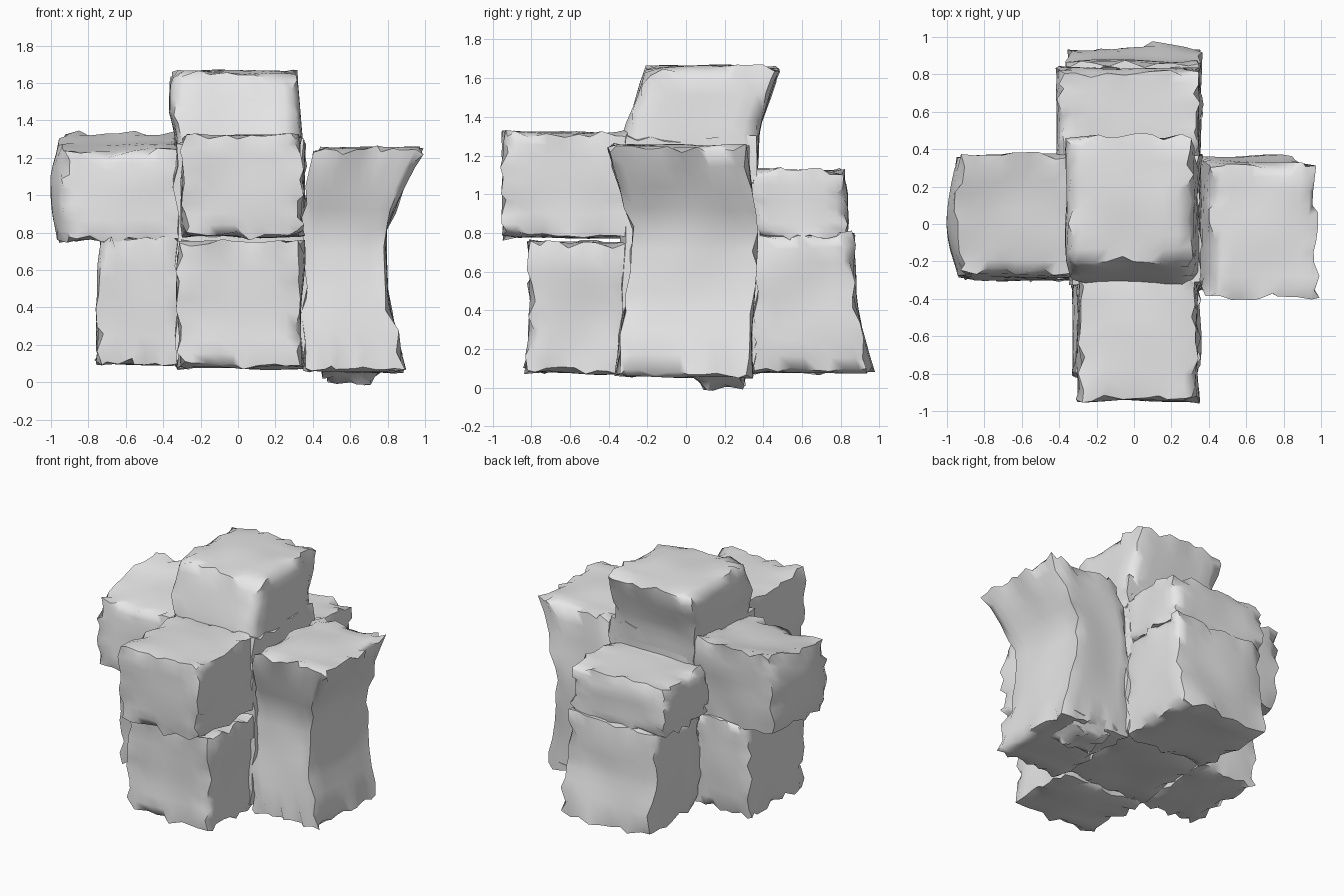
import bpy, bmesh, math, random
from mathutils import Vector, noise

if "Cube" in bpy.data.objects:
    bpy.data.objects.remove(bpy.data.objects["Cube"])

random.seed(4)

stone = bpy.data.materials.new("light_grey_stone")
stone.diffuse_color = (0.8, 0.8, 0.8, 1)
stone.use_nodes = True
stone.node_tree.nodes["Principled BSDF"].inputs["Base Color"].default_value = stone.diffuse_color


def rock(name, sections, bulge=(0, 0, 0), tilt=0, cuts=8, r=0.08):
    """Worn block lofted through sections (z, x0, x1, y0, y1), bottom to top."""
    bm = bmesh.new()
    bmesh.ops.create_cube(bm, size=2)
    bmesh.ops.subdivide_edges(bm, edges=bm.edges[:], cuts=cuts, use_grid_fill=True)
    zlo, zhi = sections[0][0], sections[-1][0]
    direction = Vector(bulge)
    for vert in bm.verts:
        # slightly rounded cube
        c = vert.co.copy()
        edge = sum(abs(k) > 0.99 for k in c) >= 2
        inner = Vector([max(-1 + r, min(1 - r, k)) for k in c])
        off = c - inner
        u, v, w = inner + off.normalized() * max(abs(k) for k in off)
        z = zlo + (zhi - zlo) * (w + 1) / 2
        # interpolate the outline at this height
        for a, b in zip(sections, sections[1:]):
            if z <= b[0] + 1e-6:
                break
        t = (z - a[0]) / (b[0] - a[0])
        x0, x1, y0, y1 = [p + (q - p) * t for p, q in zip(a[1:], b[1:])]
        p = Vector((x0 + (x1 - x0) * (u + 1) / 2, y0 + (y1 - y0) * (v + 1) / 2, z))
        # sloping top and swollen outer end
        p.z += tilt * v * (w + 1) / 2
        if direction.length:
            d = max(0, Vector((u, v, w)).dot(direction.normalized()))
            p += direction * d * (1 - v * v) * (1 - w * w * 0.5)
        # soft lumps, with chipped edges
        p += noise.noise_vector(p * 3.2 + Vector((7, 3, 1))) * 0.02
        if edge:
            p += Vector([random.uniform(-1, 1) for _ in range(3)]) * 0.022
        vert.co = p
    mesh = bpy.data.meshes.new(name)
    bm.to_mesh(mesh)
    bm.free()
    mesh.materials.append(stone)
    for f in mesh.polygons:
        f.use_smooth = True
    mesh.set_sharp_from_angle(angle=math.radians(55))
    ob = bpy.data.objects.new(name, mesh)
    bpy.context.collection.objects.link(ob)
    return ob


# central core and the leaning capstone on it
rock("core_stone", [(0.10, -0.33, 0.36, -0.35, 0.37), (1.30, -0.33, 0.35, -0.32, 0.37)])
rock("cap_stone", [(1.00, -0.35, 0.35, -0.34, 0.36), (1.32, -0.33, 0.34, -0.32, 0.38),
                   (1.45, -0.37, 0.33, -0.28, 0.42), (1.66, -0.36, 0.31, -0.21, 0.48)], r=0.15)

# front pair
rock("front_lower_stone", [(0.08, -0.31, 0.34, -0.82, -0.30), (0.40, -0.33, 0.33, -0.80, -0.30),
                           (0.75, -0.31, 0.35, -0.81, -0.30)])
rock("front_upper_stone", [(0.78, -0.30, 0.34, -0.94, -0.28), (1.05, -0.30, 0.34, -0.95, -0.28),
                           (1.32, -0.29, 0.33, -0.94, -0.28)])

# left pair, upper one overhanging with a top that slopes to the front
rock("left_lower_stone", [(0.10, -0.75, -0.30, -0.30, 0.34), (0.77, -0.74, -0.30, -0.29, 0.34)])
rock("left_upper_stone", [(0.76, -0.93, -0.28, -0.29, 0.33), (1.10, -0.94, -0.28, -0.29, 0.37),
                          (1.28, -0.92, -0.28, -0.27, 0.37)], bulge=(-0.06, 0, 0), tilt=0.05)

# right pillar with a waist and a flared head
rock("right_pillar", [(0.06, 0.34, 0.89, -0.36, 0.33), (0.40, 0.34, 0.81, -0.31, 0.35),
                      (0.80, 0.34, 0.78, -0.27, 0.36), (0.98, 0.36, 0.85, -0.33, 0.35),
                      (1.25, 0.42, 0.99, -0.41, 0.31)], cuts=10)

# back block with a wide foot
rock("back_lower_stone", [(0.08, -0.34, 0.35, 0.34, 0.95), (0.45, -0.36, 0.35, 0.34, 0.87),
                          (0.80, -0.37, 0.35, 0.34, 0.87)])
rock("back_upper_stone", [(0.78, -0.40, 0.35, 0.32, 0.84), (1.02, -0.41, 0.35, 0.32, 0.83),
                          (1.12, -0.40, 0.34, 0.32, 0.80)])

# ragged underside lump that reaches the ground
rock("ground_lump", [(0.01, 0.50, 0.70, 0.10, 0.28), (0.12, 0.38, 0.84, -0.05, 0.32)], cuts=3)
